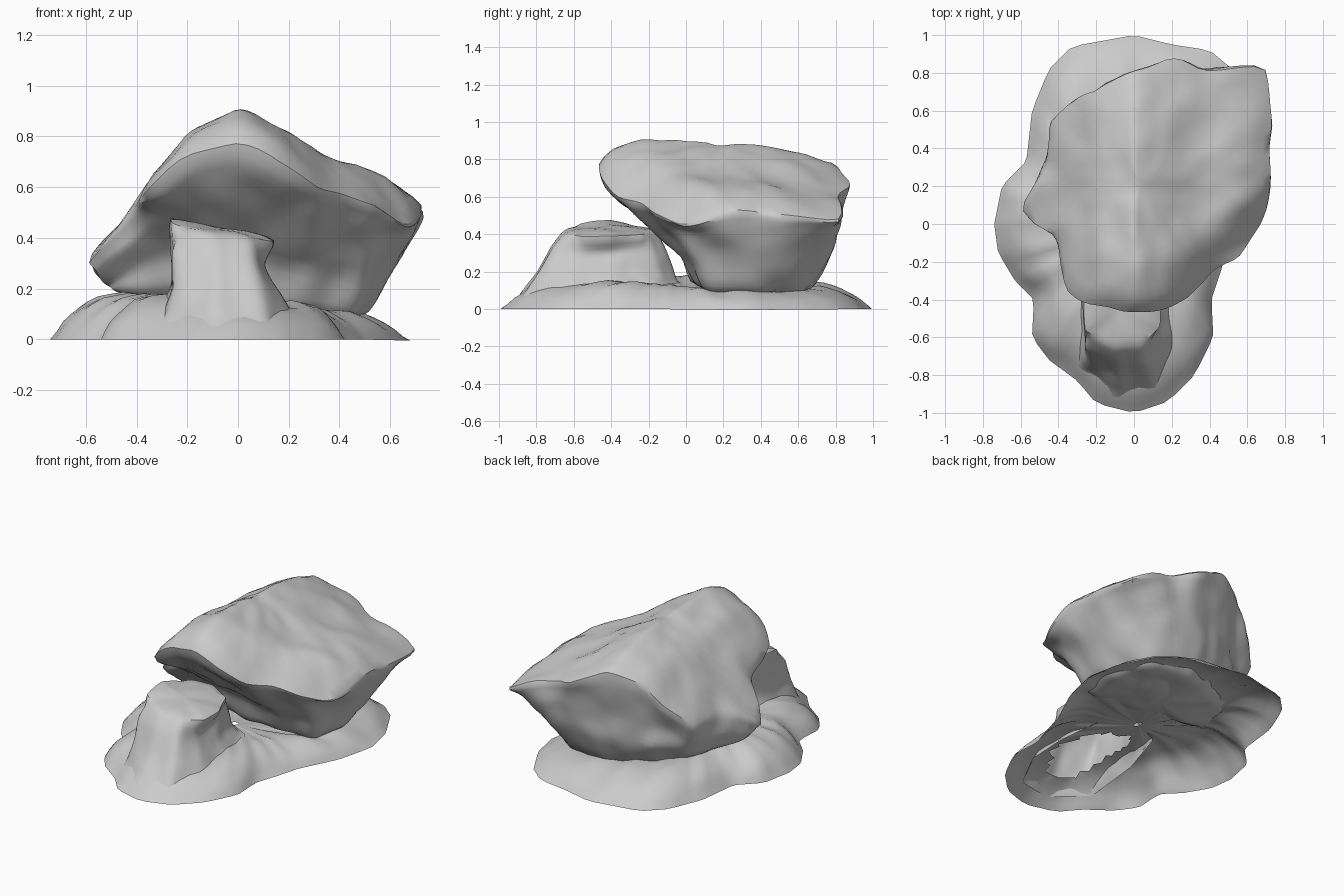
import bpy, bmesh, math
from mathutils import Vector, noise

if "Cube" in bpy.data.objects:
    bpy.data.objects.remove(bpy.data.objects["Cube"])

N = 96  # points round every ring


def table(pts, v):
    """Piecewise linear lookup."""
    if v <= pts[0][0]:
        return pts[0][1]
    for (a, p), (b, q) in zip(pts, pts[1:]):
        if v <= b:
            return p + (q - p) * (v - a) / (b - a)
    return pts[-1][1]


def unit(v):
    return max(0, min(1, v))


def ring(points, center):
    """Resample a star-shaped outline at N even angles round its centre."""
    P = [Vector(p) if len(p) == 3 else Vector((p[0], p[1], 0)) for p in points]
    c = Vector((*center, 0))
    out = []
    for i in range(N):
        a = math.tau * i / N
        d = Vector((math.cos(a), math.sin(a)))
        best = None
        for p, q in zip(P, P[1:] + P[:1]):
            u, w = (p - c).xy, (q - p).xy
            den = d.x * w.y - d.y * w.x
            if abs(den) < 1e-9:
                continue
            t = (u.x * w.y - u.y * w.x) / den
            s = (u.x * d.y - u.y * d.x) / den
            if t > 0 and -1e-6 <= s <= 1 + 1e-6 and (best is None or t > best[0]):
                best = (t, p.z + (q.z - p.z) * s)
        out.append(Vector((c.x + d.x * best[0], c.y + d.y * best[0], best[1])))
    return out


def scaled(r, s, c, zf):
    """Shrink a ring towards c and set its heights from zf(x, y)."""
    out = []
    for p in r:
        x, y = c[0] + (p.x - c[0]) * s, c[1] + (p.y - c[1]) * s
        out.append(Vector((x, y, zf(x, y))))
    return out


def between(a, b, steps):
    return [[p.lerp(q, k / steps) for p, q in zip(a, b)] for k in range(steps)]


def skin(name, rings, cap_start, cap_end, rough, smooth=2, cut=None, floor=False):
    """Bridge rings into a rock surface, soften it and roughen it."""
    bm = bmesh.new()
    rows = [[bm.verts.new(p) for p in r] for r in rings]
    for a, b in zip(rows, rows[1:]):
        for i in range(N):
            j = (i + 1) % N
            bm.faces.new((a[i], a[j], b[j], b[i]))
    for row, use in ((rows[0], cap_start), (rows[-1], cap_end)):
        if use:
            c = bm.verts.new(sum((v.co for v in row), Vector()) / N)
            for i in range(N):
                bm.faces.new((row[i], row[(i + 1) % N], c))
    inner = [v for v in bm.verts if not v.is_boundary]
    for _ in range(smooth):
        bmesh.ops.smooth_vert(bm, verts=inner, factor=0.5,
                              use_axis_x=True, use_axis_y=True, use_axis_z=True)
    bmesh.ops.recalc_face_normals(bm, faces=bm.faces)
    bm.normal_update()
    if sum(f.normal.z * f.calc_area() for f in bm.faces) < -0.1:  # open shells face up
        bmesh.ops.reverse_faces(bm, faces=bm.faces)
        bm.normal_update()
    moves = []
    for v in inner:
        n = noise.noise(v.co * 4) + 0.5 * noise.noise(v.co * 9 + Vector((7, 3, 1)))
        moves.append((v, v.normal * n * rough))
    for v, m in moves:
        v.co += m
        if floor:
            v.co.z = max(v.co.z, 0.003)
    if cut:
        bmesh.ops.delete(bm, geom=[f for f in bm.faces if cut(f.calc_center_median())],
                         context='FACES')
    me = bpy.data.meshes.new(name)
    bm.to_mesh(me)
    bm.free()
    ob = bpy.data.objects.new(name, me)
    bpy.context.collection.objects.link(ob)
    bpy.context.view_layer.objects.active = ob
    ob.select_set(True)
    bpy.ops.object.shade_smooth_by_angle(angle=math.radians(40))
    ob.select_set(False)


# Capstone: roof-shaped top over its plan outline, undercut below the rim
ROOF = [(-.6, .31), (-.56, .39), (-.45, .48), (-.33, .65), (-.2, .82), (-.1, .87),
        (0, .92), (.18, .835), (.36, .735), (.6, .635), (.74, .54)]
DROP = [(-.48, -.14), (-.4, -.05), (-.2, 0), (.15, -.035), (.35, -.03), (.6, -.08),
        (.8, -.13), (.9, -.16)]


def roof(x, y):
    z = table(ROOF, x) + table(DROP, y) * (1 - 0.5 * max(0, x))
    inset = -.63 * (x - .15) + .775 * (y + .47)   # chamfer on the front right edge
    return z - .13 * unit(1 - inset / .17) * unit((x - .1) / .2)


rim = ring([(-.2, -.44), (0, -.49), (.15, -.47), (.3, -.39), (.42, -.26), (.58, -.18),
            (.69, -.03), (.73, .2), (.74, .55), (.72, .86), (.5, .82), (.35, .83),
            (.23, .91), (0, .83), (-.2, .73), (-.31, .69), (-.44, .55), (-.45, .3),
            (-.55, .15), (-.61, .07), (-.52, -.03), (-.42, -.05), (-.4, -.25),
            (-.34, -.38)], (.08, .2))
upper = ring([(0, -.31, .55), (.3, -.22, .45), (.55, -.06, .4), (.67, .15, .4),
              (.68, .5, .38), (.65, .8, .42), (.25, .84, .5), (-.15, .7, .45),
              (-.4, .5, .3), (-.52, .2, .28), (-.58, .08, .26), (-.42, -.05, .38),
              (-.3, -.22, .5)], (.08, .2))
middle = ring([(0, -.03, .33), (.3, -.02, .28), (.5, .05, .24), (.59, .3, .24),
               (.58, .6, .24), (.4, .79, .28), (.1, .78, .3), (-.2, .66, .26),
               (-.38, .45, .2), (-.53, .15, .21), (-.3, 0, .33)], (.08, .3))
foot = ring([(0, .01, .15), (.3, .05, .1), (.46, .12, .09), (.49, .4, .09),
             (.4, .63, .09), (.1, .66, .09), (-.2, .5, .1), (-.45, .25, .18),
             (-.5, .12, .19), (-.25, .04, .2)], (.08, .3))
tops = [scaled(rim, s, (.04, .2), roof) for s in [.04] + [k / 14 for k in range(1, 15)]]
under = scaled(foot, .45, (.1, .35), lambda x, y: .08)
skin("capstone", tops[:-1] + between(tops[-1], upper, 6) + between(upper, middle, 5)
     + between(middle, foot, 4) + between(foot, under, 4) + [under], True, True, .022)

# Support boulder: tapering stump leaning back under the capstone
s0 = ring([(-.31, -.75, .06), (-.1, -.92, .05), (.12, -.88, .05), (.23, -.65, .07),
           (.22, -.4, .09), (.14, -.12, .13), (-.05, -.03, .14), (-.25, -.12, .14),
           (-.31, -.4, .1)], (-.05, -.48))
s1 = ring([(-.26, -.72, .2), (-.08, -.8, .2), (.08, -.77, .2), (.17, -.62, .18),
           (.14, -.4, .2), (.07, -.14, .2), (-.05, -.06, .21), (-.22, -.14, .22),
           (-.26, -.4, .2)], (-.05, -.46))
s2 = ring([(-.27, -.66, .35), (-.08, -.72, .34), (.06, -.7, .32), (.1, -.58, .29),
           (.09, -.4, .3), (.05, -.18, .33), (-.05, -.12, .34), (-.2, -.16, .36),
           (-.27, -.4, .36)], (-.06, -.44))
s3 = ring([(-.27, -.57, .47), (-.1, -.66, .42), (.04, -.64, .4), (.15, -.55, .39),
           (.15, -.4, .39), (.08, -.22, .4), (-.06, -.17, .42), (-.2, -.2, .44),
           (-.27, -.4, .48)], (-.06, -.43))
s4 = scaled(s3, .3, (-.08, -.45), lambda x, y: .445 - .2 * (x + .08))
skin("support_boulder", between(s0, s1, 5) + between(s1, s2, 5) + between(s2, s3, 4)
     + between(s3, s4, 4) + [s4], False, True, .016)

# Base mound: hollow skirt of ground rock, open underneath, dished under the capstone
edge = ring([(0, -1), (-.2, -.95), (-.3, -.83), (-.45, -.72), (-.54, -.6), (-.53, -.4),
             (-.63, -.3), (-.72, -.15), (-.74, 0), (-.7, .2), (-.57, .33), (-.54, .6),
             (-.45, .82), (-.33, .94), (0, 1), (.2, .95), (.4, .92), (.52, .82),
             (.64, .6), (.68, .4), (.62, .15), (.5, -.1), (.46, -.25), (.41, -.4),
             (.42, -.6), (.32, -.8), (.18, -.94)], (-.03, 0))
MOUND = [(.12, .12), (.4, .14), (.6, .155), (.75, .135), (.85, .1), (.93, .06), (1, 0)]
mounds = []
for s in [1, .97, .93, .89, .85, .8, .75, .68, .6, .52, .44, .36, .28, .2, .12, .03]:
    h = table(MOUND, s)
    r = scaled(edge, s, (-.03, 0), lambda x, y: h * (1 - .35 * x))
    for i, p in enumerate(r):
        a = math.tau * i / N
        fold = noise.noise(Vector((9 * math.cos(a), 9 * math.sin(a), 2)))
        p.z *= 1 + .25 * fold * s
        p.z -= .07 * math.exp(-((p.x - .12) / .33) ** 2 - ((p.y - .37) / .28) ** 2)
    mounds.append(r)
skin("base_mound", mounds, False, False, .012, 1, floor=True,
     cut=lambda c: ((c.x + .05) / .17) ** 2 + ((c.y + .48) / .32) ** 2 < 1)
